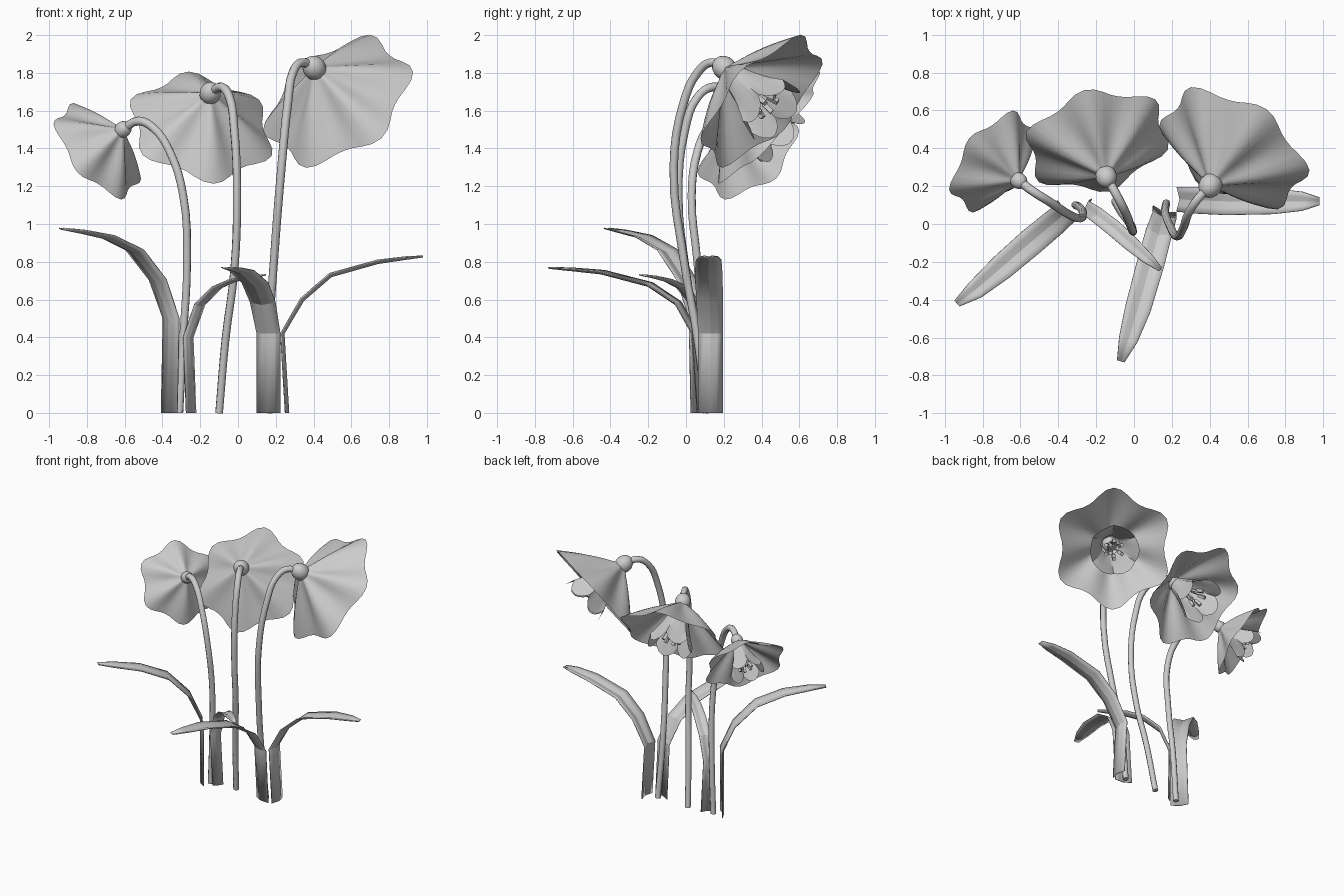
import bpy, bmesh, math
from mathutils import Vector, Matrix

if "Cube" in bpy.data.objects:
    bpy.data.objects.remove(bpy.data.objects["Cube"])


def make_object(name, bm, angle=40):
    bmesh.ops.recalc_face_normals(bm, faces=bm.faces)
    me = bpy.data.meshes.new(name)
    bm.to_mesh(me)
    bm.free()
    ob = bpy.data.objects.new(name, me)
    bpy.context.collection.objects.link(ob)
    bpy.ops.object.select_all(action='DESELECT')
    ob.select_set(True)
    bpy.context.view_layer.objects.active = ob
    bpy.ops.object.shade_smooth_by_angle(angle=math.radians(angle))
    return ob


def tube(name, pts, radii, res=4, sides=2):
    cu = bpy.data.curves.new(name, 'CURVE')
    cu.dimensions = '3D'
    cu.bevel_depth = 1.0
    cu.bevel_resolution = sides
    cu.use_fill_caps = True
    sp = cu.splines.new('BEZIER')
    sp.resolution_u = res
    sp.bezier_points.add(len(pts) - 1)
    for i, (bp, p) in enumerate(zip(sp.bezier_points, pts)):
        bp.co = p
        bp.handle_left_type = bp.handle_right_type = 'AUTO'
        bp.radius = radii[0] + (radii[1] - radii[0]) * i / (len(pts) - 1)
    ob = bpy.data.objects.new(name, cu)
    bpy.context.collection.objects.link(ob)
    bpy.ops.object.select_all(action='DESELECT')
    ob.select_set(True)
    bpy.context.view_layer.objects.active = ob
    bpy.ops.object.convert(target='MESH')
    bpy.ops.object.shade_smooth_by_angle(angle=math.radians(50))


def lathe(name, frame, rings, sides, point):
    """Open radial surface; point(ring, angle) gives (radius, height)."""
    bm = bmesh.new()
    grid = []
    for i in range(rings):
        row = []
        for k in range(sides):
            a = 2 * math.pi * k / sides
            r, h = point(i / (rings - 1), a)
            row.append(bm.verts.new(frame @ Vector((r * math.cos(a), r * math.sin(a), h))))
        grid.append(row)
    for i in range(rings - 1):
        for k in range(sides):
            j = (k + 1) % sides
            bm.faces.new((grid[i][k], grid[i][j], grid[i + 1][j], grid[i + 1][k]))
    return make_object(name, bm, 60)


def corolla_point(t, a):
    # six-pointed funnel: outline grows from a circle into a star
    lobe = (0.5 + 0.5 * math.cos(6 * a)) ** 1.2
    star = 1 - 0.17 * (1 - lobe) * t ** 1.5
    r = (0.08 + 0.92 * t) * star
    h = 0.66 * (0.06 + 0.94 * t ** 0.95)
    h -= 0.05 * math.sin(math.pi * t) * (2 * lobe - 1)
    return r, h


def trumpet_point(t, a):
    lobe = abs(math.cos(3 * a + math.pi / 2)) ** 0.7
    r = 0.15 + 0.20 * t + 0.05 * t ** 3
    return r, 0.18 + t * (0.58 + 0.17 * lobe)


def flower(tag, centre, normal, tip, radius, stem):
    n = Vector(normal).normalized()
    x = Vector(tip)
    x = (x - n * x.dot(n)).normalized()
    y = n.cross(x)
    base = Vector(centre) - n * 0.66 * radius
    frame = Matrix.Translation(base) @ Matrix((x, y, n)).transposed().to_4x4() @ Matrix.Scale(radius, 4)
    lathe(tag + "_outer_petals", frame, 9, 48, corolla_point)
    lathe(tag + "_trumpet", frame, 6, 48, trumpet_point)
    # ovary behind the petals
    bm = bmesh.new()
    bmesh.ops.create_uvsphere(bm, u_segments=16, v_segments=10, radius=0.14,
                              matrix=frame @ Matrix.Diagonal((1, 1, 1.15, 1)))
    make_object(tag + "_ovary", bm)
    # stamens with box anthers
    for k in range(6):
        rot = frame @ Matrix.Rotation(k * math.pi / 3, 4, 'Z')
        tube(f"{tag}_stamen_{k}", [rot @ Vector(p) for p in
             ((0.04, 0, 0.1), (0.06, 0, 0.4), (0.13, 0, 0.70))],
             (0.014 * radius, 0.012 * radius), 2, 1)
        bm = bmesh.new()
        bmesh.ops.create_cube(bm, size=1, matrix=rot @ Matrix.Translation((0.13, 0, 0.72))
                              @ Matrix.Rotation(0.3, 4, 'Y') @ Matrix.Diagonal((0.055, 0.055, 0.14, 1)))
        make_object(f"{tag}_anther_{k}", bm)
    tube(tag + "_stem", [Vector(p) for p in stem] + [base], (0.021, 0.024))


flower("right_flower", (0.53, 0.40, 1.65), (0.43, 0.67, -0.60), (0.17, 0.21, 0.35), 0.442,
       [(0.17, 0.11, 0), (0.165, 0.06, 0.4), (0.19, -0.01, 0.8), (0.23, -0.065, 1.3),
        (0.265, -0.01, 1.65), (0.29, 0.06, 1.80), (0.335, 0.13, 1.855)])
flower("middle_flower", (-0.195, 0.44, 1.51), (-0.18, 0.71, -0.68), (-0.06, 0.245, 0.32), 0.405,
       [(-0.10, 0.12, 0), (-0.065, 0.06, 0.4), (-0.02, 0.0, 0.75), (-0.005, -0.04, 1.15),
        (-0.02, -0.005, 1.5), (-0.045, 0.06, 1.67), (-0.085, 0.14, 1.725)])
flower("left_flower", (-0.745, 0.33, 1.385), (-0.66, 0.49, -0.56), (0.105, 0.27, 0.11), 0.31,
       [(-0.31, 0.10, 0), (-0.29, 0.09, 0.4), (-0.27, 0.06, 0.8), (-0.29, 0.03, 1.15),
        (-0.36, 0.06, 1.38), (-0.45, 0.12, 1.51), (-0.53, 0.17, 1.545)])


# strap leaves: a cupped strip along an arching path
def leaf(name, path, widths):
    pts = [Vector(p) for p in path]
    d = pts[-1] - pts[0]
    side = Vector((-d.y, d.x, 0)).normalized()
    bm = bmesh.new()
    rows = []
    for i, (p, w) in enumerate(zip(pts, widths)):
        t = (pts[min(i + 1, len(pts) - 1)] - pts[max(i - 1, 0)]).normalized()
        up = t.cross(side).normalized()
        if up.z < 0:
            up = -up
        if i < 2:
            up = -Vector((d.x, d.y, 0)).normalized()
        rows.append([bm.verts.new(p + side * u * w / 2 + up * (0.13 * w * (abs(u) - 0.5)))
                     for u in (-1, -0.5, 0, 0.5, 1)])
    for a, b in zip(rows, rows[1:]):
        for k in range(4):
            bm.faces.new((a[k], a[k + 1], b[k + 1], b[k]))
    ob = make_object(name, bm, 25)
    mod = ob.modifiers.new("thickness", 'SOLIDIFY')
    mod.thickness = 0.006
    mod.offset = 0


wide = (0.13, 0.13, 0.14, 0.145, 0.135, 0.10, 0.04)
leaf("left_leaf", [(-0.37, 0.07, 0), (-0.36, 0.06, 0.5), (-0.43, 0.0, 0.70), (-0.55, -0.10, 0.855),
                   (-0.70, -0.23, 0.93), (-0.84, -0.35, 0.96), (-0.935, -0.42, 0.975)], wide)
leaf("small_leaf", [(-0.245, 0.10, 0), (-0.26, 0.09, 0.4), (-0.20, 0.05, 0.57), (-0.11, -0.02, 0.66),
                    (-0.02, -0.10, 0.70), (0.07, -0.18, 0.72), (0.14, -0.24, 0.73)],
     [w * 0.6 for w in wide])
leaf("front_leaf", [(0.16, 0.07, 0), (0.16, 0.04, 0.42), (0.13, -0.05, 0.58), (0.09, -0.20, 0.68),
                    (0.02, -0.45, 0.745), (-0.03, -0.61, 0.76), (-0.07, -0.725, 0.768)], wide)
leaf("right_leaf", [(0.26, 0.13, 0), (0.235, 0.13, 0.42), (0.34, 0.125, 0.60), (0.49, 0.12, 0.73),
                    (0.74, 0.12, 0.80), (0.89, 0.12, 0.82), (0.98, 0.12, 0.828)], wide)
